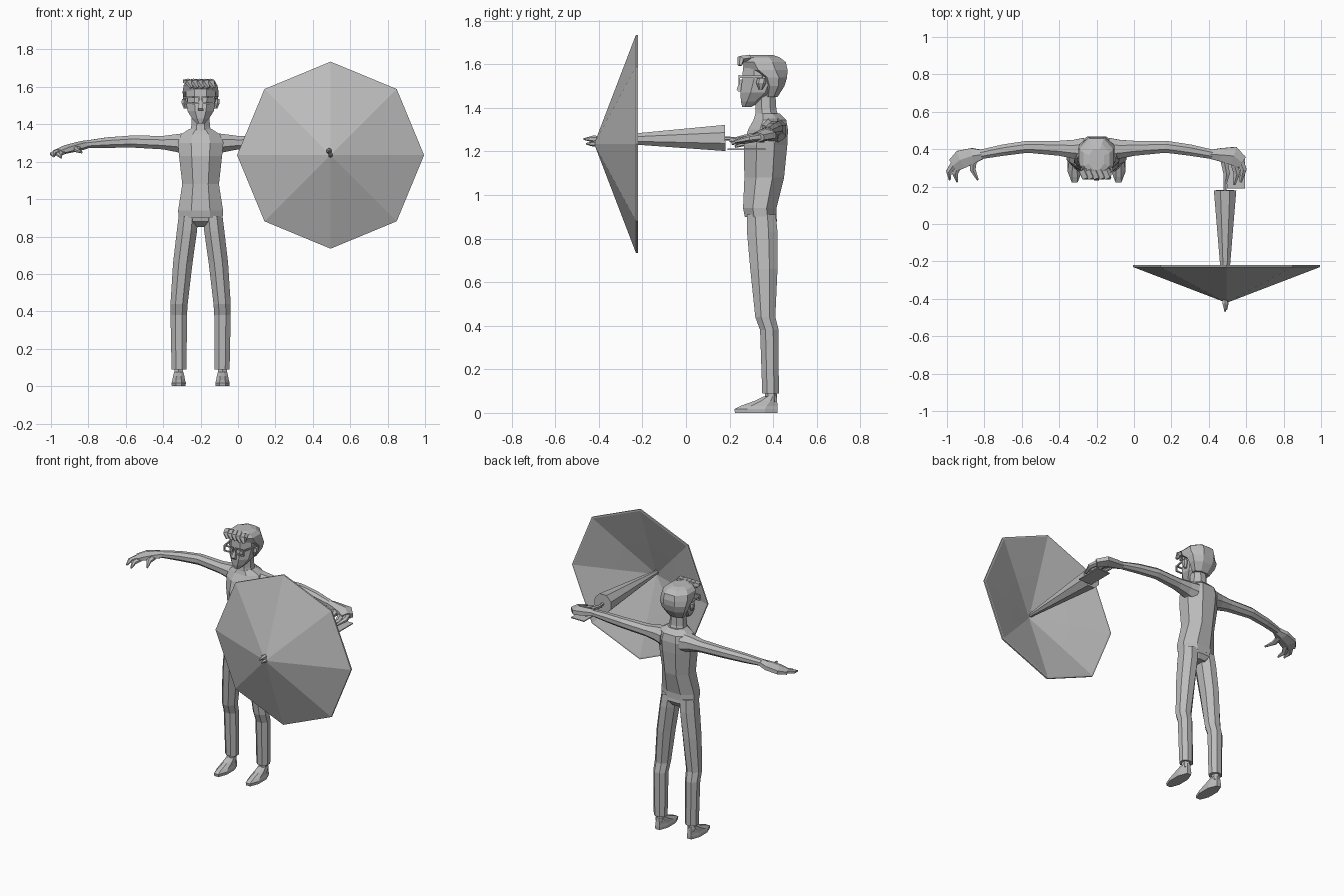
import bpy, bmesh, math
from mathutils import Vector

CX = -0.2  # body centre line
UX, UZ = 0.495, 1.235  # umbrella centre

grey = bpy.data.materials.new("plain grey")
grey.diffuse_color = (0.5, 0.5, 0.5, 1)


def skin(name, rings):
    """Join rings of equal length into a capped solid."""
    bm = bmesh.new()
    vs = [[bm.verts.new(p) for p in r] for r in rings]
    n = len(rings[0])
    for a, b in zip(vs, vs[1:]):
        for i in range(n):
            j = (i + 1) % n
            bm.faces.new((a[i], a[j], b[j], b[i]))
    bm.faces.new(vs[0][::-1])
    bm.faces.new(vs[-1])
    bmesh.ops.recalc_face_normals(bm, faces=bm.faces)
    me = bpy.data.meshes.new(name)
    bm.to_mesh(me)
    bm.free()
    me.materials.append(grey)
    ob = bpy.data.objects.new(name, me)
    bpy.context.collection.objects.link(ob)
    return ob


def unit_ring(n):
    k = 1 / math.cos(math.pi / n)
    return [(k * math.cos((i + .5) * math.tau / n), k * math.sin((i + .5) * math.tau / n)) for i in range(n)]


def column(name, rows, n=8):
    """Upright solid; rows of (z, x centre, half width, y front, y back)."""
    return skin(name, [[(x + w * c, (y0 + y1) / 2 + (y1 - y0) / 2 * s, z) for c, s in unit_ring(n)]
                       for z, x, w, y0, y1 in rows])


def limb(name, rows, n=6):
    """Solid along a path; rows of (point, half width, half height)."""
    pts = [Vector(r[0]) for r in rows]
    rings = []
    for i, (p, w, h) in enumerate(rows):
        d = (pts[min(i + 1, len(pts) - 1)] - pts[max(i - 1, 0)]).normalized()
        side = d.cross(Vector((0, 0, 1))).normalized()
        up = side.cross(d)
        rings.append([pts[i] + side * w * c + up * h * s for c, s in unit_ring(n)])
    return skin(name, rings)


# torso with shirt hem, and neck
column("shirt", [(.90, CX, .118, .27, .415), (.94, CX, .12, .262, .415), (1.08, CX, .098, .268, .45),
                 (1.23, CX, .115, .265, .465), (1.30, CX, .122, .285, .468), (1.345, CX, .105, .31, .46),
                 (1.375, CX, .06, .32, .43)])
column("neck", [(1.35, CX, .058, .315, .43), (1.39, CX, .05, .32, .415), (1.47, CX, .046, .32, .41)])
column("trouser_seat", [(.85, CX, .05, .32, .40), (.88, CX, .10, .285, .418), (.93, CX, .113, .275, .41)])

# head
column("face", [(1.405, CX, .022, .258, .30), (1.43, CX, .045, .252, .35), (1.47, CX, .07, .25, .41),
                (1.53, CX, .08, .258, .44), (1.59, CX, .078, .262, .44)])
column("hair", [(1.45, CX, .055, .36, .42), (1.50, CX, .083, .355, .452), (1.54, CX, .094, .335, .464),
                (1.575, CX, .096, .275, .466), (1.61, CX, .09, .252, .458), (1.632, CX, .07, .262, .43),
                (1.642, CX, .04, .29, .40)])
column("nose", [(1.475, CX, .015, .24, .27), (1.485, CX, .013, .232, .27), (1.53, CX, .006, .25, .27)], 4)
for i in range(5):  # quiff locks
    x = CX - .06 + i * .03
    limb("quiff_lock", [((x - .015, .29, 1.63), .02, .012), ((x, .252, 1.625), .02, .014),
                        ((x + .01, .247, 1.595), .008, .008)], 5)

for s in (-1, 1):
    # ear
    column("ear", [(1.485, CX + s * .082, .008, .335, .35), (1.515, CX + s * .09, .012, .325, .365),
                   (1.535, CX + s * .09, .01, .33, .365)], 6)
    # glasses: rectangular rim and temple
    gx = CX + s * .04
    for z in (1.512, 1.546):
        limb("glasses_rim", [((gx - .03, .244, z), .004, .004), ((gx + .03, .244, z), .004, .004)], 4)
    for e in (-1, 1):
        column("glasses_side", [(1.51, gx + e * .03, .004, .24, .248), (1.548, gx + e * .03, .004, .24, .248)], 4)
    limb("glasses_temple", [((CX + s * .07, .244, 1.543), .004, .005), ((CX + s * .089, .35, 1.543), .004, .005)], 4)

    # trouser leg
    column("trouser_leg", [(.09, CX + s * .115, .04, .35, .426), (.38, CX + s * .117, .044, .34, .425),
                           (.44, CX + s * .115, .046, .318, .41), (.66, CX + s * .095, .052, .295, .42),
                           (.83, CX + s * .073, .054, .28, .42), (.91, CX + s * .065, .052, .28, .412)])
    # ankle and shoe
    fx = CX + s * .117
    column("ankle", [(.05, fx, .024, .365, .415), (.14, fx, .022, .37, .41)], 6)
    column("shoe", [(0, fx, .037, .225, .42), (.018, fx, .038, .222, .421), (.032, fx, .034, .25, .42),
                    (.055, fx, .03, .315, .418), (.075, fx, .025, .355, .416)])
    # arm
    limb("arm", [((CX + s * x, y, z), w, h) for x, y, z, w, h in (
        (.07, .40, 1.295, .06, .06), (.125, .40, 1.30, .05, .048), (.20, .405, 1.302, .04, .036),
        (.37, .413, 1.308, .032, .032), (.50, .395, 1.302, .03, .028), (.62, .372, 1.292, .025, .02))], 8)

# open hand
limb("open_palm", [((-.81, .372, 1.292), .024, .02), ((-.86, .365, 1.28), .042, .022),
                   ((-.925, .345, 1.265), .05, .02), ((-.965, .315, 1.252), .036, .015)])
for a, b, c in (((-.955, .33, 1.257), (-.99, .28, 1.242), (-.985, .235, 1.228)),
                ((-.935, .32, 1.255), (-.957, .27, 1.238), (-.945, .225, 1.222)),
                ((-.86, .345, 1.275), (-.862, .29, 1.262), (-.835, .235, 1.25))):
    limb("open_finger", [(a, .02, .014), (b, .015, .011), (c, .005, .005)])

# gripping hand
limb("gripping_palm", [((.41, .372, 1.292), .024, .02), ((.46, .37, 1.285), .035, .022),
                       ((.53, .365, 1.275), .05, .024), ((.575, .33, 1.265), .035, .02)])
for a, b, c in (((.56, .36, 1.27), (.585, .29, 1.26), (.57, .225, 1.245)),
                ((.53, .34, 1.265), (.55, .27, 1.25), (.535, .21, 1.238)),
                ((.48, .35, 1.275), (.495, .27, 1.262), (.485, .20, 1.25))):
    limb("gripping_finger", [(a, .02, .016), (b, .017, .013), (c, .007, .007)])
limb("flat_plate", [((.545, .19, 1.21), .048, .003), ((.545, .365, 1.21), .048, .003)], 4).data
limb("grip_rod", [((.487, .36, 1.25), .008, .008), ((.487, .17, 1.26), .008, .008)])

# umbrella shaft and tips
limb("furled_shaft", [((.487, .18, 1.262), .06, .06), ((.487, -.41, 1.255), .011, .011)], 8)
limb("tip_upper", [((.487, -.40, 1.257), .012, .012), ((.487, -.425, 1.257), .014, .014),
                   ((.487, -.47, 1.257), .003, .003)])
limb("tip_lower", [((.495, -.40, 1.235), .012, .012), ((.495, -.425, 1.235), .011, .011),
                   ((.495, -.46, 1.235), .003, .003)])

# eight-sided canopy: outer cone, thin rim, stepped lining
rim = [(math.cos(i * math.tau / 8), math.sin(i * math.tau / 8)) for i in range(8)]
skin("canopy", [[(UX + r * c, y, UZ + r * s) for c, s in rim] for r, y in (
    (.004, -.42), (.5, -.23), (.5, -.22), (.49, -.22), (.25, -.305), (.004, -.395))])
